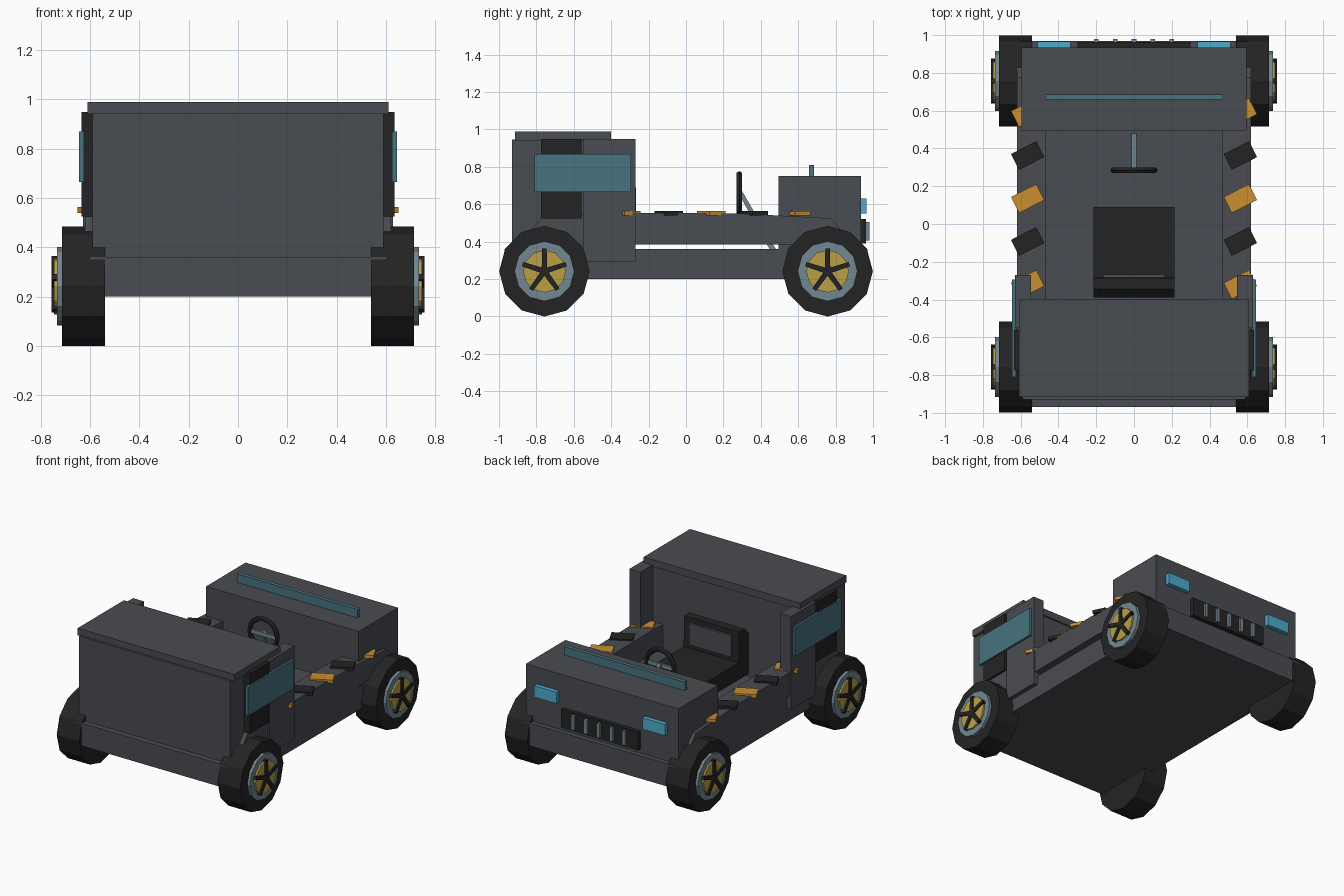
import bpy, bmesh, math
from mathutils import Matrix, Vector

if "Cube" in bpy.data.objects:
    bpy.data.objects.remove(bpy.data.objects["Cube"])


def mat(name, r, g, b):
    lin = [((c / 255 + 0.055) / 1.055) ** 2.4 for c in (r, g, b)]
    m = bpy.data.materials.new(name)
    m.diffuse_color = (*lin, 1)
    m.use_nodes = True
    m.node_tree.nodes["Principled BSDF"].inputs["Base Color"].default_value = m.diffuse_color
    return m


BODY = mat("body grey", 73, 76, 81)
BLACK = mat("black rubber", 36, 36, 36)
STEEL = mat("blue steel", 115, 135, 145)
YELLOW = mat("hub yellow", 185, 160, 70)
ORANGE = mat("stripe orange", 202, 142, 50)
GLASS = mat("teal glass", 70, 115, 128)
LAMP = mat("lamp blue", 78, 172, 205)


def finish(name, bm, m):
    bmesh.ops.recalc_face_normals(bm, faces=bm.faces)
    me = bpy.data.meshes.new(name)
    bm.to_mesh(me)
    bm.free()
    me.materials.append(m)
    ob = bpy.data.objects.new(name, me)
    bpy.context.collection.objects.link(ob)
    return ob


def box(name, m, x, y, z, rot=None):
    """Box from (min, max) ranges, optionally rotated about its centre."""
    bm = bmesh.new()
    bmesh.ops.create_cube(bm, size=1)
    c = Vector([(a + b) / 2 for a, b in (x, y, z)])
    s = Matrix.Diagonal([b - a for a, b in (x, y, z)] + [1])
    bm.transform(Matrix.Translation(c) @ (rot or Matrix()) @ s)
    return finish(name, bm, m)


def prism(name, m, profile, x0, x1):
    """Extrude a (y, z) profile along x."""
    bm = bmesh.new()
    f = bm.faces.new([bm.verts.new((x0, y, z)) for y, z in profile])
    r = bmesh.ops.extrude_face_region(bm, geom=[f])
    vs = [v for v in r["geom"] if isinstance(v, bmesh.types.BMVert)]
    bmesh.ops.translate(bm, verts=vs, vec=(x1 - x0, 0, 0))
    return finish(name, bm, m)


def disc(name, m, radius, cy, cz, x0, x1, n=12):
    pts = [(cy + radius * math.sin(2 * math.pi * i / n),
            cz + radius * math.cos(2 * math.pi * i / n)) for i in range(n)]
    return prism(name, m, pts, x0, x1)


def span(s, a, b):
    return tuple(sorted((s * a, s * b)))


# Chassis, cab and hood
box("chassis", BODY, (-.6, .6), (-.97, .97), (.2, .36))
box("cab", BODY, (-.59, .59), (-.93, -.41), (.355, .945))
box("roof", BODY, (-.61, .61), (-.915, -.4), (.94, .99))
box("hood", BODY, (-.595, .595), (.495, .935), (.355, .75))
box("windscreen", GLASS, (-.47, .47), (.658, .685), (.745, .81))

# Grille and headlights
box("grille", BLACK, (-.3, .3), (.93, .963), (.39, .52))
for i in range(-2, 3):
    box("grille_slat", STEEL, (i * .1 - .012, i * .1 + .012), (.95, .98), (.405, .505))

for s in (-1, 1):
    # Side panels, posts, cab windows
    panel = [(-.87, .385), (-.84, .45), (-.775, .525), (-.3, .555), (.3, .55),
             (.775, .525), (.84, .45), (.87, .385)]
    prism("side_panel", BODY, panel, s * .465, s * .62)
    box("cab_post", BODY, span(s, .545, .63), (-.55, -.27), (.295, .95))
    box("cab_side_plate", BLACK, span(s, .58, .635), (-.775, -.56), (.525, .948))
    box("cab_window", GLASS, span(s, .625, .645), (-.81, -.295), (.665, .87))
    box("headlight", LAMP, span(s, .335, .51), (.93, .965), (.55, .63))

    # Warning stripes on the side panels
    for i in range(5):
        y = .59 - i * .2275
        box("stripe", BLACK if i % 2 else ORANGE, (s * .563 - .075, s * .563 + .075),
            (y - .0475, y + .0475), (.54, .563), Matrix.Rotation(math.radians(27), 4, 'Z'))

    # Wheels
    for cy in (-.757, .757):
        cz = .242
        disc("tyre", BLACK, .242, cy, cz, s * .54, s * .715)
        disc("rim", STEEL, .16, cy, cz, s * .70, s * .735)
        disc("hub", YELLOW, .114, cy, cz, s * .72, s * .747)
        for k in range(5):
            a = 2 * math.pi * k / 5
            d, n = Vector((math.sin(a), math.cos(a))), Vector((math.cos(a), -math.sin(a)))
            c = Vector((cy, cz))
            pts = [c - n * .015, c + d * .122 - n * .012, c + d * .122 + n * .012, c + n * .015]
            prism("wheel_spoke", BLACK, [tuple(p) for p in pts], s * .735, s * .757)

# Seat
box("seat_cushion", BLACK, (-.215, .215), (-.39, .09), (.39, .51))
prism("seat_back", BLACK, [(-.28, .45), (-.39, .45), (-.39, .68), (-.345, .725), (-.285, .725)],
      -.215, .215)
box("seat_pad", BODY, (-.165, .165), (-.285, -.268), (.54, .69))

# Steering wheel and column
bpy.ops.mesh.primitive_torus_add(major_segments=16, minor_segments=6, major_radius=.108,
                                 minor_radius=.017, location=(0, .285, .652),
                                 rotation=(math.pi / 2, 0, 0))
wheel = bpy.context.object
wheel.name = "steering_wheel"
wheel.data.materials.append(BLACK)
box("steering_bar", STEEL, (-.105, .105), (.278, .292), (.638, .666))
prism("steering_column", STEEL, [(.28, .66), (.30, .67), (.48, .36), (.45, .355)], -.012, .012)
